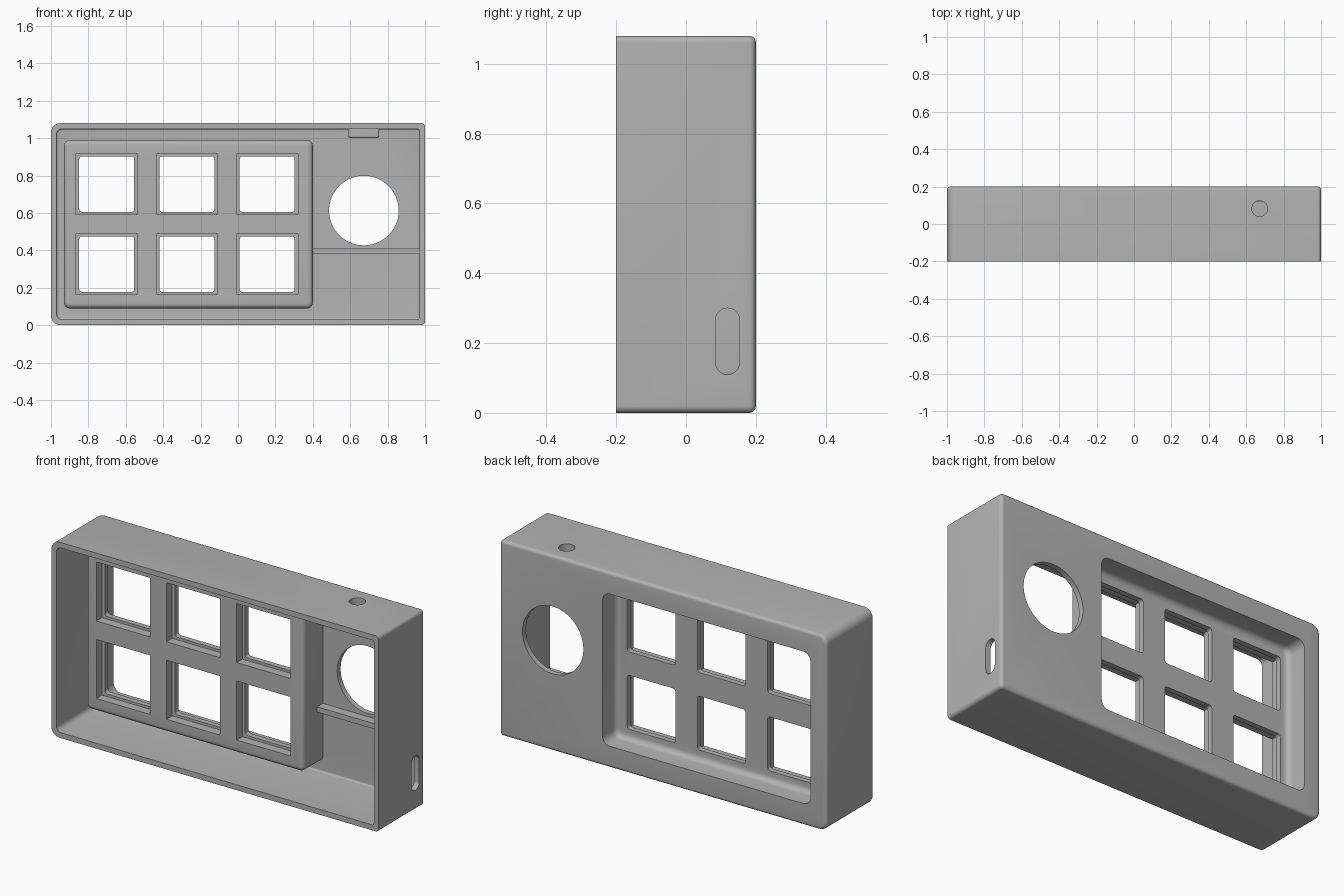
import bpy, bmesh, math

if "Cube" in bpy.data.objects:
    bpy.data.objects.remove(bpy.data.objects["Cube"])

grey = bpy.data.materials.new("matte grey")
grey.use_nodes = True
GREY = (0.45, 0.45, 0.45, 1)
grey.diffuse_color = GREY
grey.node_tree.nodes["Principled BSDF"].inputs["Base Color"].default_value = GREY


def prism(name, points, y0, y1, fillet=0, fillet_y=None):
    """Extrude an x-z outline along y, rounding the rim at fillet_y."""
    bm = bmesh.new()
    front = bm.faces.new([bm.verts.new((x, y0, z)) for x, z in points])
    ext = bmesh.ops.extrude_face_region(bm, geom=[front])
    for v in ext["geom"]:
        if isinstance(v, bmesh.types.BMVert):
            v.co.y = y1
    bmesh.ops.recalc_face_normals(bm, faces=bm.faces)
    if fillet:
        rim = [e for e in bm.edges if all(abs(v.co.y - fillet_y) < 1e-5 for v in e.verts)]
        bmesh.ops.bevel(bm, geom=rim, offset=fillet, segments=5, profile=0.5, affect='EDGES')
    mesh = bpy.data.meshes.new(name)
    bm.to_mesh(mesh)
    bm.free()
    mesh.materials.append(grey)
    ob = bpy.data.objects.new(name, mesh)
    bpy.context.collection.objects.link(ob)
    return ob


def outline(x0, x1, z0, z1, r_left, r_right=None, n=8):
    """Rounded rectangle with separate radii for its two ends."""
    r_right = r_left if r_right is None else r_right
    pts = []
    for k, (x, z, r) in enumerate([(x1, z1, r_right), (x0, z1, r_left),
                                   (x0, z0, r_left), (x1, z0, r_right)]):
        sx, sz = (1 if x == x1 else -1), (1 if z == z1 else -1)
        if not r:
            pts.append((x, z))
            continue
        for i in range(n + 1):
            a = math.pi / 2 * (k + i / n)
            pts.append((x - sx * r + r * math.cos(a), z - sz * r + r * math.sin(a)))
    return pts


def circle(cx, cz, r, n=64):
    return [(cx + r * math.cos(math.tau * i / n), cz + r * math.sin(math.tau * i / n))
            for i in range(n)]


def combine(target, tool, operation):
    mod = target.modifiers.new(operation.lower(), 'BOOLEAN')
    mod.operation, mod.solver, mod.object = operation, 'EXACT', tool
    bpy.context.view_layer.objects.active = target
    bpy.ops.object.modifier_apply(modifier=mod.name)
    bpy.data.objects.remove(tool)


def cut(tool):
    combine(case, tool, 'DIFFERENCE')


def add(tool):
    combine(case, tool, 'UNION')


# Outer shell, hollow towards the front
case = prism("case", outline(-1, 1, 0, 1.08, 0.05, 0.02), -0.2, 0.2, 0.018, 0.2)
cut(prism("cavity", outline(-0.97, 0.97, 0.03, 1.05, 0.03, 0.012), -0.3, 0.17, 0.01, 0.17))

# Raised key tray inside, sunk pocket behind
add(prism("key_tray", outline(-0.93, 0.4, 0.09, 0.99, 0.03), 0, 0.18, 0.025, 0))
cut(prism("pocket", outline(-0.9, 0.37, 0.12, 0.96, 0.045), 0.08, 0.3, 0.03, 0.08))

# Shelf and button boss on the inside
add(prism("shelf", outline(0.39, 0.98, 0.38, 0.41, 0), 0.12, 0.18))
add(prism("button_boss", outline(0.59, 0.755, 1.0, 1.06, 0.015), 0.01, 0.18, 0.01, 0.01))

# Stepped key windows
for col in range(3):
    for row in range(2):
        x, z = -0.702 + 0.429 * col, 0.326 + 0.428 * row
        cut(prism("key_seat", outline(x - 0.164, x + 0.164, z - 0.163, z + 0.163, 0), -0.1, 0.05))
        cut(prism("key_window", outline(x - 0.147, x + 0.147, z - 0.149, z + 0.149, 0.015, n=4),
                  -0.1, 0.15))

# Round dial opening in the back wall
cut(prism("dial_hole", circle(0.673, 0.613, 0.186), 0.1, 0.3))

# Button hole through the top and boss
drill = prism("button_hole", circle(0, 0, 0.042, 32), -0.15, 0.15)
drill.rotation_euler.x = math.pi / 2
drill.location = (0.672, 0.082, 1.05)
bpy.context.view_layer.update()
cut(drill)

# Switch slot through the side wall
slot = prism("switch_slot", outline(-0.034, 0.034, -0.095, 0.095, 0.0339), -0.1, 0.1)
slot.rotation_euler.z = math.pi / 2
slot.location = (1, 0.119, 0.205)
bpy.context.view_layer.update()
cut(slot)

# Smooth fillets, crisp edges
bpy.ops.object.select_all(action='DESELECT')
case.select_set(True)
bpy.context.view_layer.objects.active = case
bpy.ops.object.shade_smooth_by_angle(angle=math.radians(30))
